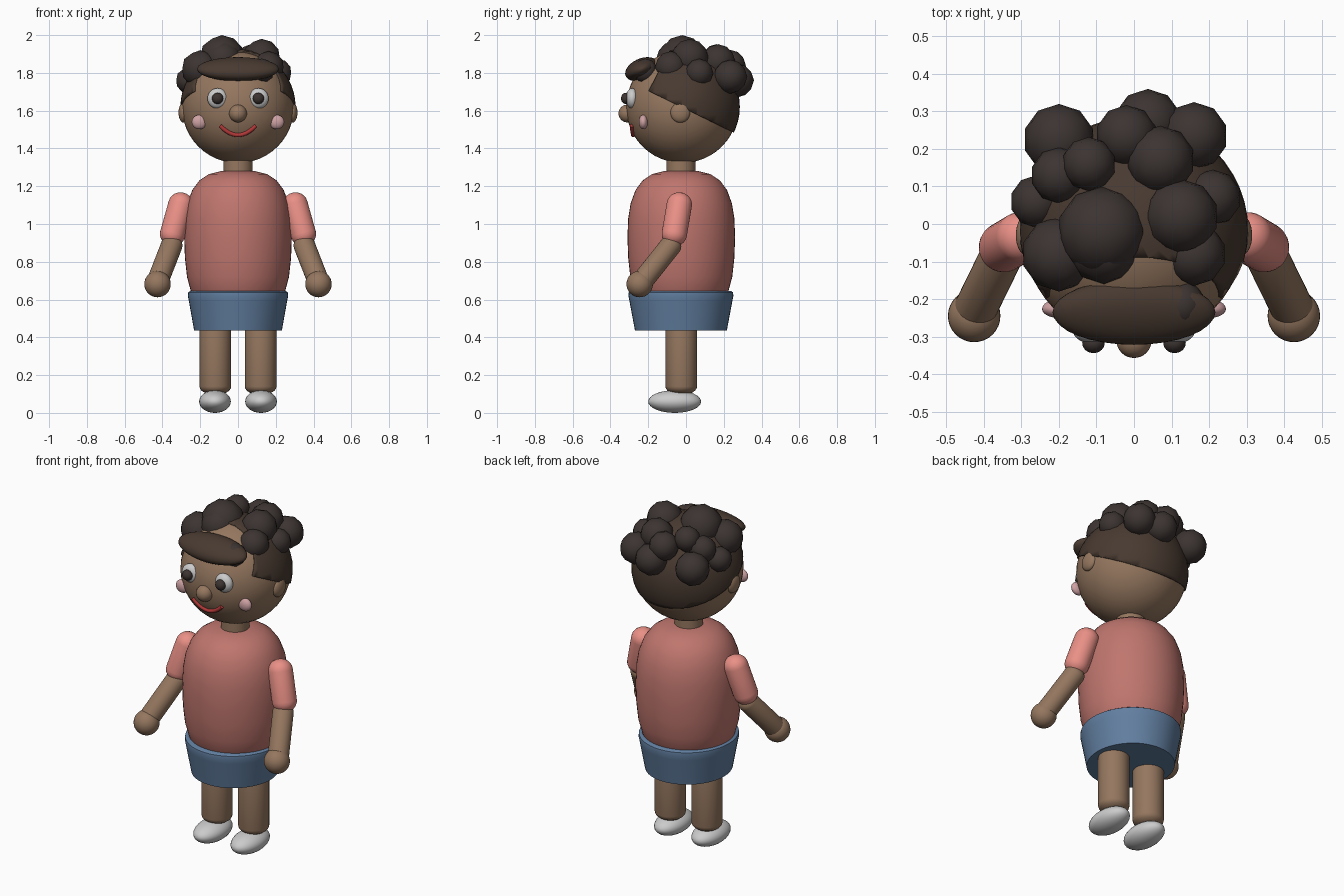
import bpy, bmesh, math
from mathutils import Vector

if "Cube" in bpy.data.objects:
    bpy.data.objects.remove(bpy.data.objects["Cube"])

MATS = {}
COLORS = {
    "skin": (0.30, 0.185, 0.115), "shirt": (0.52, 0.18, 0.155), "sleeve": (0.82, 0.28, 0.24),
    "shorts": (0.12, 0.21, 0.35), "curl": (0.045, 0.034, 0.031), "hair": (0.065, 0.042, 0.03),
    "red": (0.45, 0.04, 0.04), "pink": (0.62, 0.36, 0.37),
}


def finish(ob, name, color=None, angle=40):
    ob.name = name
    if color:
        if color not in MATS:
            MATS[color] = bpy.data.materials.new(color)
            MATS[color].diffuse_color = (*COLORS[color], 1)
        ob.data.materials.append(MATS[color])
    bpy.ops.object.select_all(action='DESELECT')
    ob.select_set(True)
    bpy.context.view_layer.objects.active = ob
    bpy.ops.object.shade_smooth_by_angle(angle=math.radians(angle))
    return ob


def ball(name, loc, size, color=None, rot=(0, 0, 0), seg=32):
    bpy.ops.mesh.primitive_uv_sphere_add(segments=seg, ring_count=seg // 2, radius=1,
                                         location=loc, rotation=rot)
    ob = bpy.context.object
    ob.scale = size if isinstance(size, tuple) else (size,) * 3
    return finish(ob, name, color)


def lathe(name, profile, color, loc=(0, 0, 0), sx=1.0, steps=48):
    """Spin (radius, height) points around the vertical axis."""
    bm = bmesh.new()
    vs = [bm.verts.new((r, 0, z)) for r, z in profile]
    es = [bm.edges.new(p) for p in zip(vs, vs[1:])]
    bmesh.ops.spin(bm, geom=vs + es, cent=(0, 0, 0), axis=(0, 0, 1),
                   angle=math.tau, steps=steps)
    bmesh.ops.remove_doubles(bm, verts=bm.verts, dist=1e-5)
    bmesh.ops.recalc_face_normals(bm, faces=bm.faces)
    me = bpy.data.meshes.new(name)
    bm.to_mesh(me)
    bm.free()
    ob = bpy.data.objects.new(name, me)
    bpy.context.collection.objects.link(ob)
    ob.location = loc
    ob.scale.x = sx
    return finish(ob, name, color)


def limb(name, a, b, r, dome, color):
    """Round-ended cylinder from a to b; dome is the height of each rounded end."""
    a, b = Vector(a), Vector(b)
    h = (b - a).length
    n = 6
    arc = [(r * math.cos(i * math.pi / 2 / n), dome * math.sin(i * math.pi / 2 / n))
           for i in range(n)] + [(0, dome)]
    prof = [(x, -z) for x, z in reversed(arc)] + [(x, h + z) for x, z in arc]
    ob = lathe(name, prof, color, a, steps=32)
    ob.rotation_euler = (b - a).to_track_quat('Z', 'Y').to_euler()
    return ob


# body
lathe("torso", [(0, .6), (.225, .6), (.25, .645), (.27, .72), (.281, .82), (.285, .93),
                (.281, 1.03), (.268, 1.11), (.242, 1.18), (.205, 1.23), (.155, 1.264),
                (.09, 1.28), (0, 1.284)], "shirt", (0, -.025, 0))
lathe("shorts", [(0, .435), (.243, .435), (.272, .59), (.278, .62), (.276, .638),
                 (.265, .645), (0, .645)], "shorts", (0, -.027, 0), .955)
lathe("neck", [(0, 1.24), (.077, 1.24), (.077, 1.38), (0, 1.38)], "skin", (0, -.027, 0))

# limbs, both sides
for side, s in (("left", -1), ("right", 1)):
    limb(side + "_leg", (s * .12, -.025, .14), (s * .12, -.025, .5), .084, .045, "skin")
    ball(side + "_shoe", (s * .122, -.06, .06), (.084, .14, .06))
    limb(side + "_sleeve", (s * .302, -.035, 1.105), (s * .347, -.062, .945), .067, .062, "sleeve")
    limb(side + "_forearm", (s * .35, -.078, .89), (s * .422, -.225, .705), .057, .045, "skin")
    ball(side + "_hand", (s * .426, -.245, .682), .07, "skin")

# head and face
C = Vector((0, -.02, 1.62))
R = .297
ball("head", C, R, "skin", seg=48)
ball("nose", (0, -.31, 1.585), .047, "skin")
for side, s in (("left", -1), ("right", 1)):
    ball(side + "_ear", (s * .288, -.03, 1.59), (.027, .052, .054), "skin")
    ball(side + "_eye", (s * .108, -.285, 1.665), (.054, .034, .054))
    ball(side + "_pupil", (s * .108, -.317, 1.665), (.03, .027, .03), "curl")
    ball(side + "_cheek", (s * .204, -.226, 1.54), (.041, .024, .038), "pink")

# mouth: a tube lying on the face
cu = bpy.data.curves.new("mouth", 'CURVE')
cu.dimensions = '3D'
cu.bevel_depth = .011
cu.use_fill_caps = True
sp = cu.splines.new('POLY')
N = 16
sp.points.add(N)
for i in range(N + 1):
    t = -1 + 2 * i / N
    x, z = .095 * t, 1.471 + .05 * t * t
    y = C.y - math.sqrt(R * R - x * x - (z - C.z) ** 2) - .003
    sp.points[i].co = (x, y, z, 1)
mouth = bpy.data.objects.new("mouth", cu)
bpy.context.collection.objects.link(mouth)
bpy.ops.object.select_all(action='DESELECT')
mouth.select_set(True)
bpy.context.view_layer.objects.active = mouth
bpy.ops.object.convert(target='MESH')
finish(bpy.context.object, "mouth", "red")

# hair cap: a shell trimmed along the nape and the hairline
cap = ball("hair_cap", C, .305, "hair", seg=48)
bm = bmesh.new()
bm.from_mesh(cap.data)
for point, normal in (((0, -.19, 1.70), (0, .44, .9)), ((0, -.18, 1.74), (0, .87, -.45))):
    co = (Vector(point) - C) / .305
    bmesh.ops.bisect_plane(bm, geom=bm.verts[:] + bm.edges[:] + bm.faces[:], plane_co=co,
                           plane_no=normal, clear_inner=True)
bm.to_mesh(cap.data)
bm.free()
mod = cap.modifiers.new("thickness", 'SOLIDIFY')
mod.thickness = .05
mod.offset = -1

# fringe and curls
ball("fringe", (0, -.235, 1.82), (.217, .092, .056), "hair", (math.radians(24), 0, 0))
curls = [(.037, .27, 1.76, .09), (-.2, .225, 1.75, .095), (.16, .235, 1.78, .09),
         (-.02, .235, 1.84, .082), (-.12, .16, 1.88, .072), (.07, .17, 1.86, .092),
         (-.26, .06, 1.76, .07), (-.2, -.08, 1.82, .1), (-.085, -.02, 1.88, .12),
         (-.08, -.06, 1.87, .1), (.125, .02, 1.88, .1), (.16, -.08, 1.83, .085),
         (.21, .07, 1.8, .075), (.125, -.215, 1.81, .066), (-.2, .13, 1.83, .075)]
for i, (x, y, z, r) in enumerate(curls):
    bpy.ops.mesh.primitive_ico_sphere_add(subdivisions=2, radius=r, location=(x, y, z))
    finish(bpy.context.object, f"curl_{i + 1}", "curl", 30)

for m in bpy.data.materials:
    if m.users and not m.is_grease_pencil:
        m.use_nodes = True
        m.node_tree.nodes["Principled BSDF"].inputs["Base Color"].default_value = m.diffuse_color
